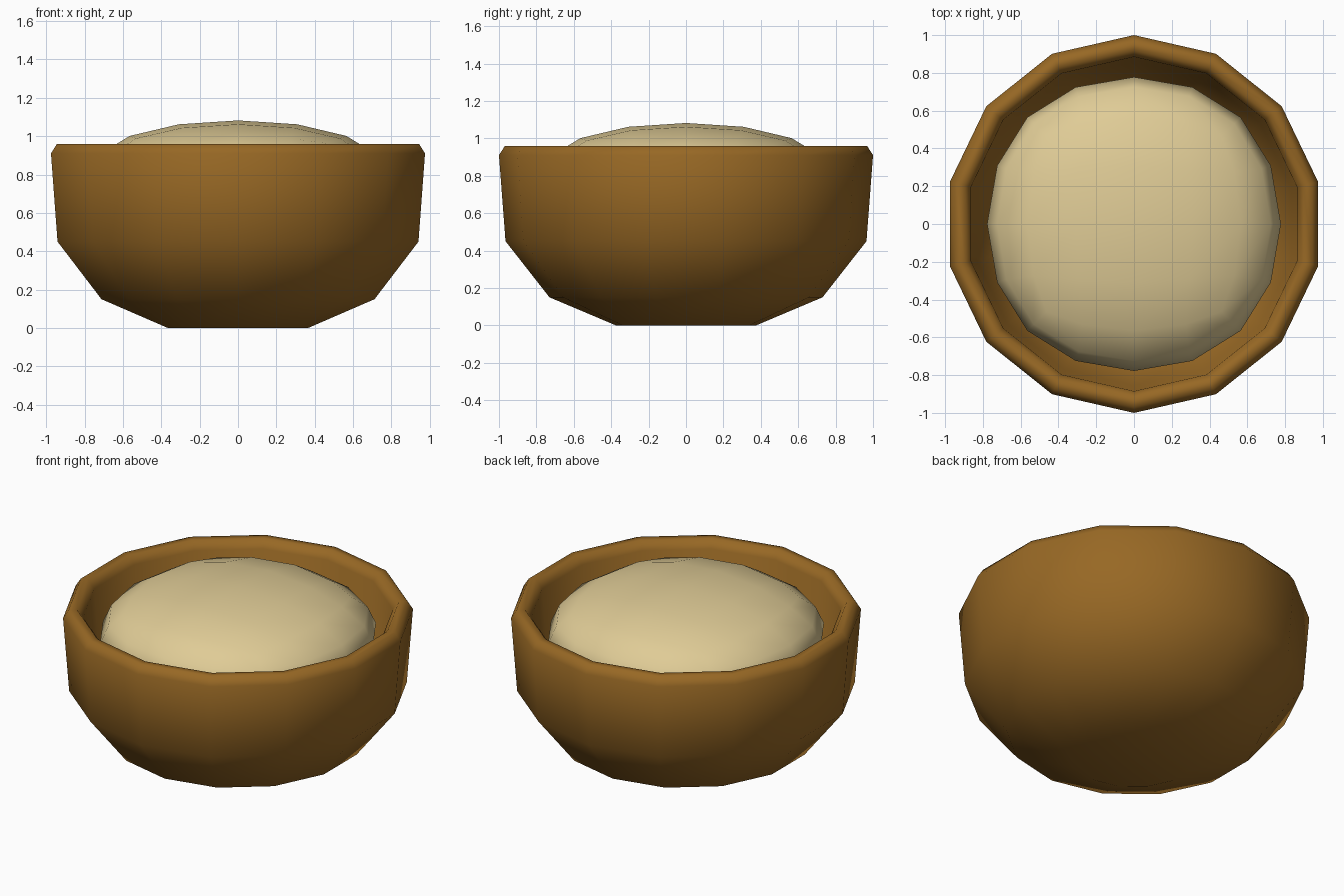
import bpy, bmesh, math

if "Cube" in bpy.data.objects:
    bpy.data.objects.remove(bpy.data.objects["Cube"])


def material(name, rgb):
    m = bpy.data.materials.new(name)
    m.diffuse_color = (*rgb, 1)
    m.use_nodes = True
    m.node_tree.nodes["Principled BSDF"].inputs["Base Color"].default_value = m.diffuse_color
    return m


wood = material("brown_wood", (0.31, 0.138, 0.018))
cream = material("cream_filling", (0.74, 0.60, 0.305))


def lathe(name, profile, sides, mat):
    """Closed surface from (radius, z) rings, capped at both ends."""
    bm = bmesh.new()
    rings = []
    for r, z in profile:
        ring = []
        for i in range(sides):
            a = math.pi / 2 + 2 * math.pi * i / sides
            ring.append(bm.verts.new((r * math.cos(a), r * math.sin(a), z)))
        rings.append(ring)
    for lo, hi in zip(rings, rings[1:]):
        for i in range(sides):
            j = (i + 1) % sides
            bm.faces.new((lo[i], lo[j], hi[j], hi[i]))
    bm.faces.new(rings[0][::-1])
    bm.faces.new(rings[-1])
    for f in bm.faces:
        f.smooth = True
    mesh = bpy.data.meshes.new(name)
    bm.to_mesh(mesh)
    bm.free()
    mesh.materials.append(mat)
    ob = bpy.data.objects.new(name, mesh)
    bpy.context.collection.objects.link(ob)
    return ob


# Bowl: outside from the foot up, bevelled rim, then down the inside
lathe("bowl", [(0.375, 0), (0.73, 0.15), (0.965, 0.45), (1.0, 0.91), (0.968, 0.96),
               (0.92, 0.96), (0.885, 0.91), (0.855, 0.48), (0.66, 0.24), (0.34, 0.10)],
      14, wood)

# Filling: rounded cube flattened into a mound
bpy.ops.mesh.primitive_cube_add(size=2)
filling = bpy.context.object
filling.name = "filling"
sub = filling.modifiers.new("round", 'SUBSURF')
sub.levels = sub.render_levels = 2
bpy.ops.object.modifier_apply(modifier=sub.name)
half = max(v.co.x for v in filling.data.vertices)
for v in filling.data.vertices:
    v.co.x *= 0.778 / half
    v.co.y *= 0.778 / half
    v.co.z = 0.786 + v.co.z * 0.296 / half
for p in filling.data.polygons:
    p.use_smooth = True
filling.data.materials.append(cream)
